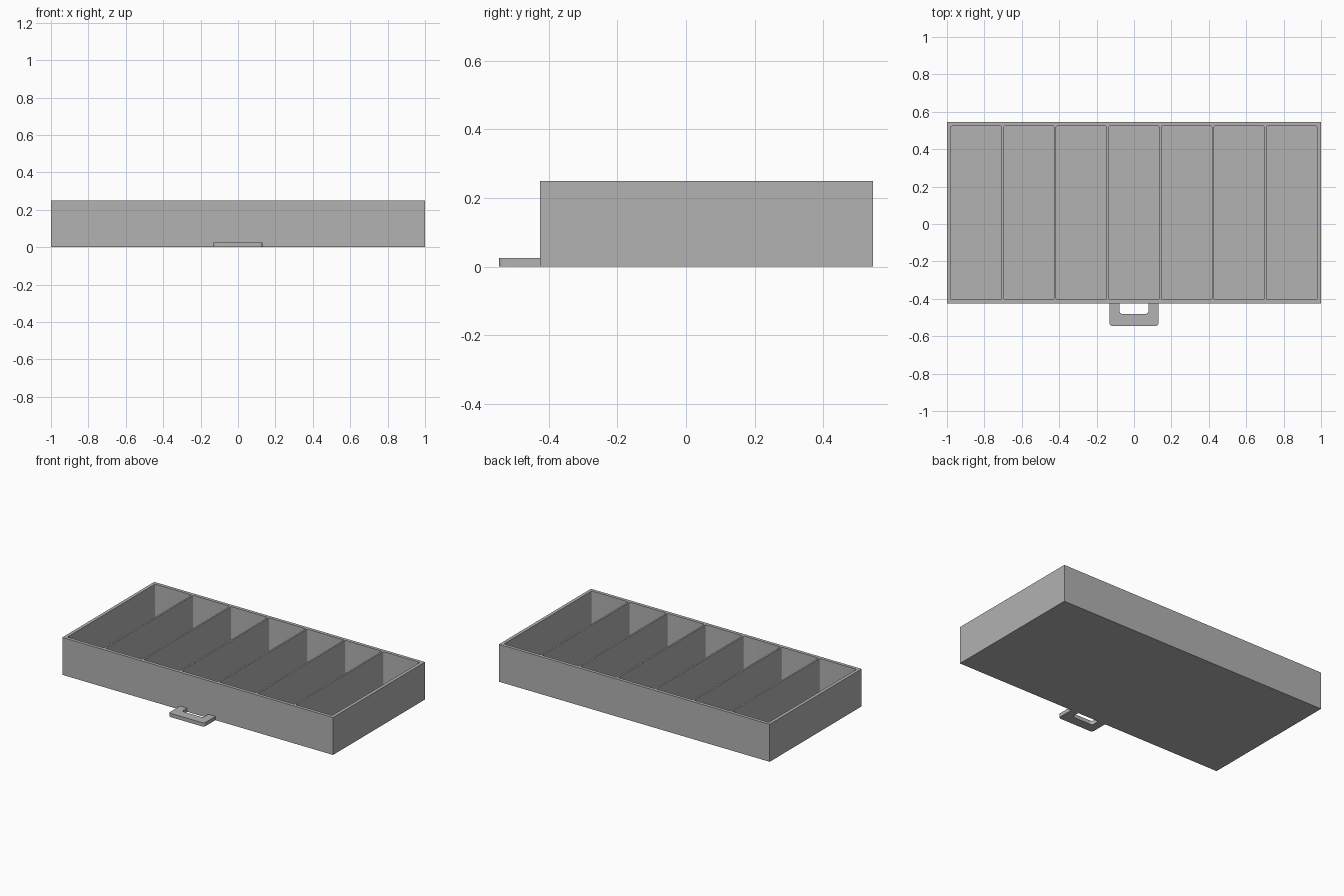
import bpy
import bmesh
import math

default = bpy.data.objects.get("Cube")
if default:
    bpy.data.objects.remove(default, do_unlink=True)

grey = bpy.data.materials.new("plain grey")
grey.use_nodes = True
colour = (0.445, 0.445, 0.445, 1)
grey.diffuse_color = colour
grey.node_tree.nodes["Principled BSDF"].inputs["Base Color"].default_value = colour

FRONT, BACK, HEIGHT = -0.425, 0.545, 0.25
WALL, FLOOR, DIVIDER, CELLS = 0.022, 0.02, 0.011, 7


def corner(cx, cy, radius, start, sweep=90, steps=6):
    """Arc of points; angles in degrees."""
    angles = [math.radians(start + sweep * i / steps) for i in range(steps + 1)]
    return [(cx + radius * math.cos(a), cy + radius * math.sin(a)) for a in angles]


def rounded_rect(x0, x1, y0, y1, r):
    return (corner(x1 - r, y1 - r, r, 0) + corner(x0 + r, y1 - r, r, 90)
            + corner(x0 + r, y0 + r, r, 180) + corner(x1 - r, y0 + r, r, 270))


def prism_object(name, outlines, z0, z1):
    """Extrude each outline from z0 to z1 into one mesh."""
    bm = bmesh.new()
    for outline in outlines:
        face = bm.faces.new([bm.verts.new((x, y, z0)) for x, y in outline])
        result = bmesh.ops.extrude_face_region(bm, geom=[face], use_keep_orig=True)
        top = [v for v in result["geom"] if isinstance(v, bmesh.types.BMVert)]
        bmesh.ops.translate(bm, verts=top, vec=(0, 0, z1 - z0))
    bmesh.ops.recalc_face_normals(bm, faces=bm.faces)
    mesh = bpy.data.meshes.new(name)
    bm.to_mesh(mesh)
    bm.free()
    mesh.materials.append(grey)
    obj = bpy.data.objects.new(name, mesh)
    bpy.context.collection.objects.link(obj)
    return obj


def smooth(obj):
    bpy.ops.object.select_all(action='DESELECT')
    obj.select_set(True)
    bpy.context.view_layer.objects.active = obj
    bpy.ops.object.shade_smooth_by_angle(angle=math.radians(30))


# Tray block with seven rounded pockets
tray = prism_object("tray", [[(-1, FRONT), (1, FRONT), (1, BACK), (-1, BACK)]], 0, HEIGHT)
inner = 2 - 2 * WALL
cell = (inner - (CELLS - 1) * DIVIDER) / CELLS
pockets = []
for i in range(CELLS):
    left = -inner / 2 + i * (cell + DIVIDER)
    pockets.append(rounded_rect(left, left + cell, FRONT + WALL, BACK - WALL, 0.006))
cutter = prism_object("pocket_cutter", pockets, FLOOR, HEIGHT + 0.1)
cutter.hide_render = True
cut = tray.modifiers.new("pockets", 'BOOLEAN')
cut.operation = 'DIFFERENCE'
cut.solver = 'EXACT'
cut.object = cutter
bpy.context.view_layer.objects.active = tray
bpy.ops.object.modifier_apply(modifier=cut.name)
bpy.data.objects.remove(cutter, do_unlink=True)
smooth(tray)

# Flat pull handle: rounded U against the front wall
OUT, IN, TIP, GRIP = 0.131, 0.078, -0.545, -0.481
R_OUT, R_IN = 0.016, 0.018
outline = ([(-OUT, FRONT)] + corner(-OUT + R_OUT, TIP + R_OUT, R_OUT, 180)
           + corner(OUT - R_OUT, TIP + R_OUT, R_OUT, 270) + [(OUT, FRONT), (IN, FRONT)]
           + corner(IN - R_IN, GRIP + R_IN, R_IN, 0, -90)
           + corner(-IN + R_IN, GRIP + R_IN, R_IN, 270, -90) + [(-IN, FRONT)])
handle = prism_object("handle", [outline], 0, 0.025)
smooth(handle)
